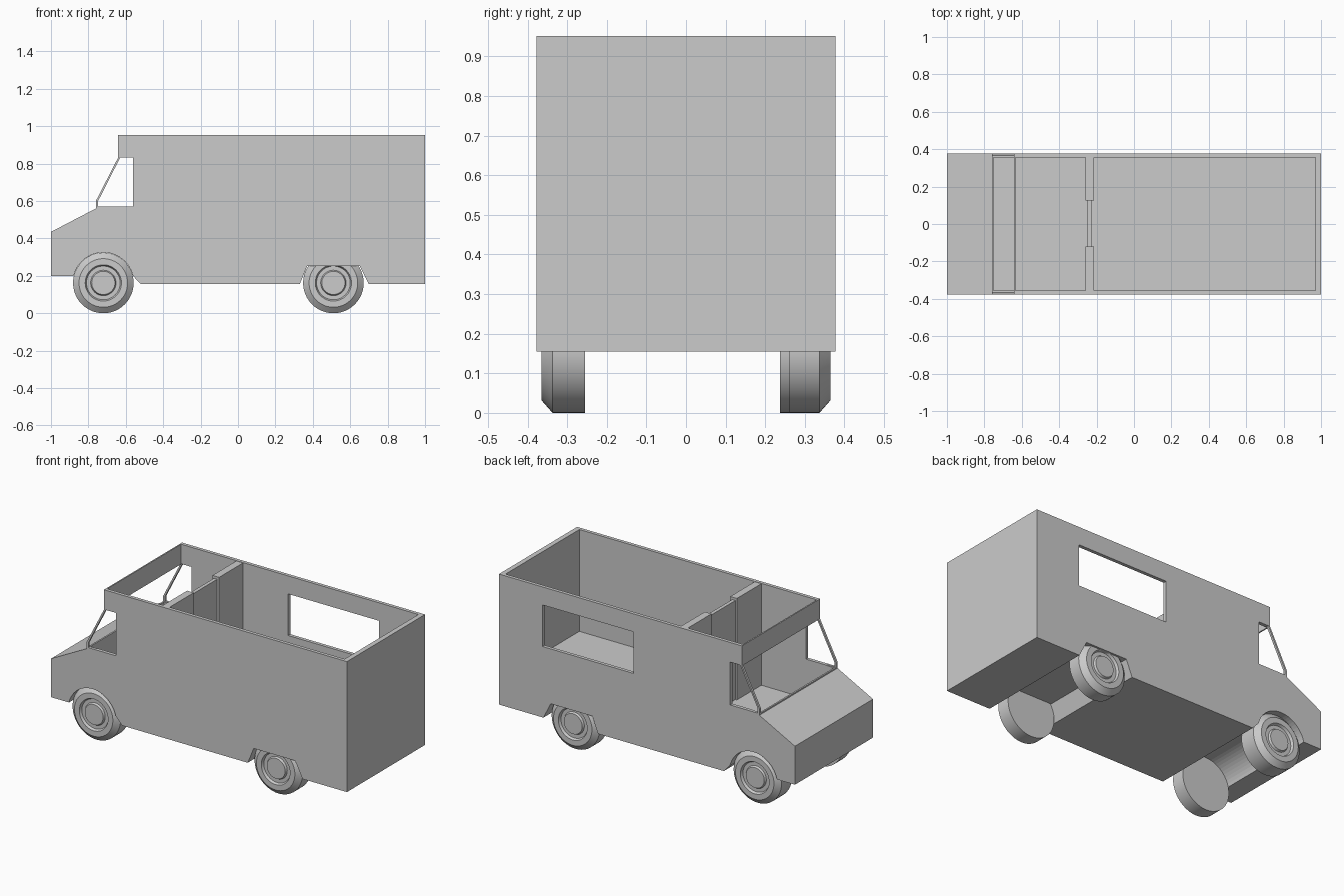
import bpy, bmesh, math

if "Cube" in bpy.data.objects:
    bpy.data.objects.remove(bpy.data.objects["Cube"])


def finish(bm, name):
    bmesh.ops.recalc_face_normals(bm, faces=bm.faces)
    me = bpy.data.meshes.new(name)
    bm.to_mesh(me)
    bm.free()
    ob = bpy.data.objects.new(name, me)
    bpy.context.collection.objects.link(ob)
    return ob


def extrude_y(name, profile, y0, y1):
    """Solid from an x-z outline, running from y0 to y1."""
    bm = bmesh.new()
    face = bm.faces.new([bm.verts.new((x, y0, z)) for x, z in profile])
    new = bmesh.ops.extrude_face_region(bm, geom=[face])["geom"]
    verts = [v for v in new if isinstance(v, bmesh.types.BMVert)]
    bmesh.ops.translate(bm, verts=verts, vec=(0, y1 - y0, 0))
    return finish(bm, name)


def rect(x0, x1, z0, z1):
    return [(x0, z0), (x1, z0), (x1, z1), (x0, z1)]


def cut(ob, cutter):
    mod = ob.modifiers.new("cut", "BOOLEAN")
    mod.operation = "DIFFERENCE"
    mod.solver = "EXACT"
    mod.object = cutter
    bpy.context.view_layer.objects.active = ob
    bpy.ops.object.modifier_apply(modifier=mod.name)
    bpy.data.objects.remove(cutter)


R, FRONT_X, REAR_X = 0.162, -0.72, 0.51
FLOOR, TOP, HALF, INNER = 0.33, 0.952, 0.377, 0.356

# van body outline with round front arch and angular rear arch
arch = []
for i in range(25):
    a = math.radians(166.5 - 153 * i / 24)
    arch.append((FRONT_X + 0.163 * math.cos(a), R + 0.163 * math.sin(a)))
outline = ([(-1, 0.435), (-1, 0.2)] + arch +
           [(-0.52, 0.155), (0.33, 0.155), (0.37, 0.253), (0.65, 0.253),
            (0.70, 0.155), (1, 0.155), (1, TOP), (-0.642, TOP),
            (-0.642, 0.83), (-0.76, 0.60), (-0.76, 0.56)])
body = extrude_y("van_body", outline, -HALF, HALF)

# open-topped interior
cut(body, extrude_y("interior_cut", [
    (-0.75, FLOOR), (0.97, FLOOR), (0.97, 1.1), (-0.634, 1.1),
    (-0.634, 0.82), (-0.75, 0.595)], -INNER, INNER))
# windscreen opening
cut(body, extrude_y("windscreen_cut", [
    (-0.80, 0.568), (-0.70, 0.568), (-0.60, 0.83), (-0.68, 0.83)],
    -0.363, 0.363))
# cab side windows, both sides
cut(body, extrude_y("cab_window_cut", [
    (-0.748, 0.57), (-0.562, 0.57), (-0.562, 0.832), (-0.63, 0.832),
    (-0.748, 0.60)], -0.5, 0.5))
# serving window in the far side
cut(body, extrude_y("serving_window_cut", rect(0.09, 0.705, 0.588, 0.842),
                    0.2, 0.5))

# partition behind the cab with a thin door
for name, y0, y1 in (("partition_left", 0.125, 0.36),
                     ("partition_right", -0.36, -0.12)):
    extrude_y(name, rect(-0.26, -0.215, FLOOR - 0.01, TOP - 0.002), y0, y1)
extrude_y("partition_door", rect(-0.25, -0.228, FLOOR - 0.01, 0.935),
          -0.125, 0.13)


def wheel(name, x, side, inner):
    """Lathed wheel: bevelled tyre, recessed rim, raised hub."""
    profile = [(inner, 0), (inner, R), (0.337, R), (0.365, 0.13),
               (0.365, 0.097), (0.35, 0.09), (0.35, 0.068),
               (0.362, 0.062), (0.362, 0)]
    bm = bmesh.new()
    verts = [bm.verts.new((r, y * side, 0)) for y, r in profile]
    edges = [bm.edges.new(p) for p in zip(verts, verts[1:])]
    bmesh.ops.spin(bm, geom=verts + edges, cent=(0, 0, 0), axis=(0, 1, 0),
                   angle=math.tau, steps=48)
    bmesh.ops.remove_doubles(bm, verts=bm.verts, dist=1e-4)
    ob = finish(bm, name)
    ob.location = (x, 0, R)
    bpy.ops.object.select_all(action="DESELECT")
    ob.select_set(True)
    bpy.context.view_layer.objects.active = ob
    bpy.ops.object.shade_smooth_by_angle(angle=math.radians(25))


# four wheels
wheel("front_wheel_right", FRONT_X, -1, 0.255)
wheel("front_wheel_left", FRONT_X, 1, 0.237)
wheel("rear_wheel_right", REAR_X, -1, 0.255)
wheel("rear_wheel_left", REAR_X, 1, 0.26)
